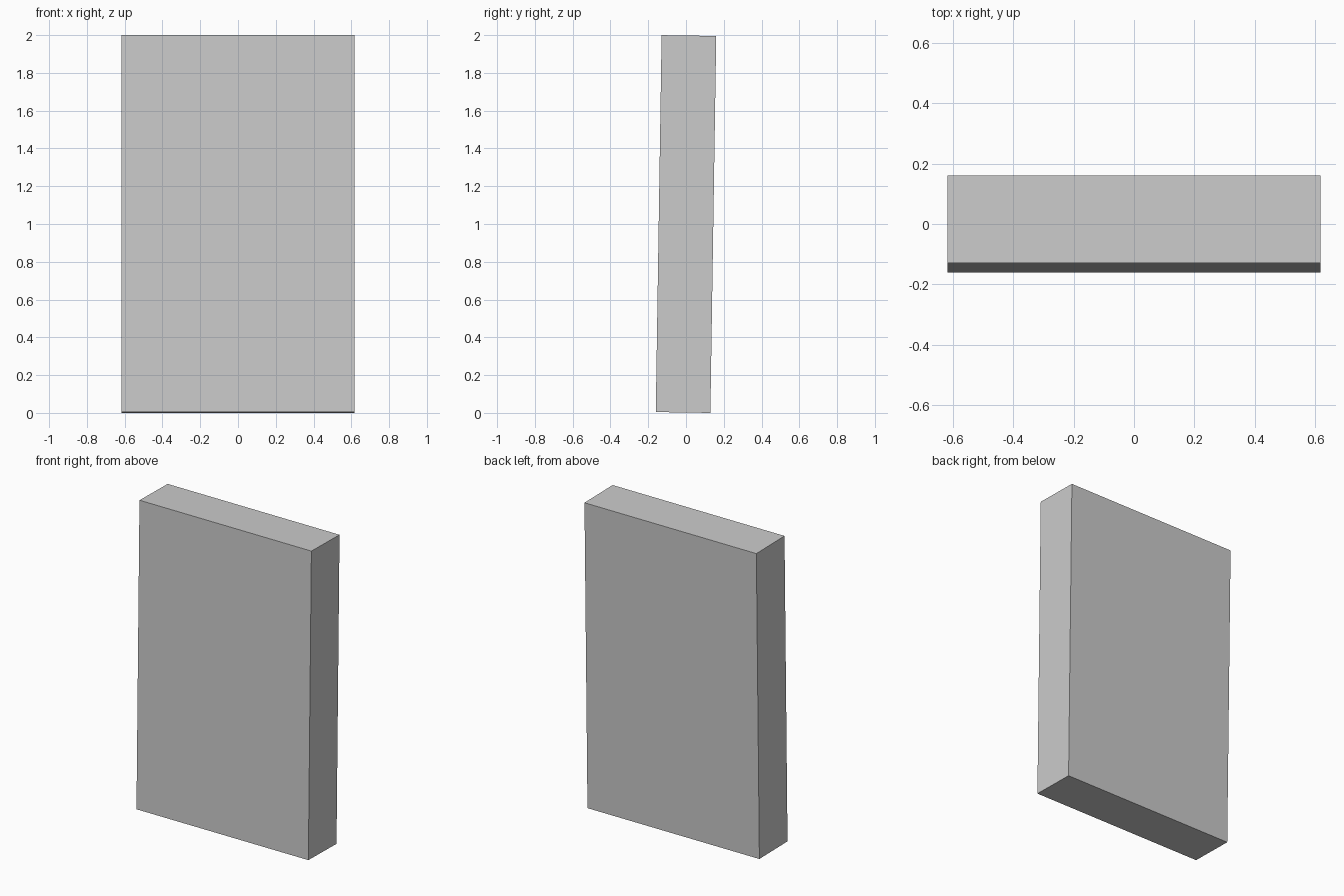
import bpy, bmesh
from mathutils import Matrix, Vector

if "Cube" in bpy.data.objects:
    bpy.data.objects.remove(bpy.data.objects["Cube"])

WIDTH, THICK, HEIGHT = 1.235, 0.289, 1.9955
COVER = 0.036        # cover board thickness
SPINE_X = 0.555      # inner side of the spine
TILT = -0.0155       # slight lean towards the back

# Closed block, cut along the spine and the two cover boards
bm = bmesh.new()
bmesh.ops.create_cube(bm, size=1, matrix=Matrix.Diagonal((WIDTH, THICK, HEIGHT, 1)))
inner_y = THICK / 2 - COVER
for co, no in (((SPINE_X, 0, 0), (1, 0, 0)),
               ((0, inner_y, 0), (0, 1, 0)),
               ((0, -inner_y, 0), (0, 1, 0))):
    geom = bm.verts[:] + bm.edges[:] + bm.faces[:]
    bmesh.ops.bisect_plane(bm, geom=geom, plane_co=co, plane_no=no)

# Page edges: the strip over top, fore edge and bottom, sunk inwards
bm.normal_update()
pages = [f for f in bm.faces
         if abs(f.calc_center_median().y) < inner_y
         and f.calc_center_median().x < SPINE_X]
ext = bmesh.ops.extrude_face_region(bm, geom=pages)
verts = [e for e in ext["geom"] if isinstance(e, bmesh.types.BMVert)]
centre = Vector(((SPINE_X - WIDTH / 2) / 2, 0, 0))
bmesh.ops.scale(bm, verts=verts, vec=(0.963, 0.963, 0.963),
                space=Matrix.Translation(-centre))

# Lean the book and stand it on the ground
bmesh.ops.rotate(bm, verts=bm.verts, matrix=Matrix.Rotation(TILT, 3, 'X'))
low = min(v.co.z for v in bm.verts)
bmesh.ops.translate(bm, verts=bm.verts, vec=(0, 0, -low))
bmesh.ops.recalc_face_normals(bm, faces=bm.faces)

mesh = bpy.data.meshes.new("book")
bm.to_mesh(mesh)
bm.free()
bpy.context.collection.objects.link(bpy.data.objects.new("book", mesh))
